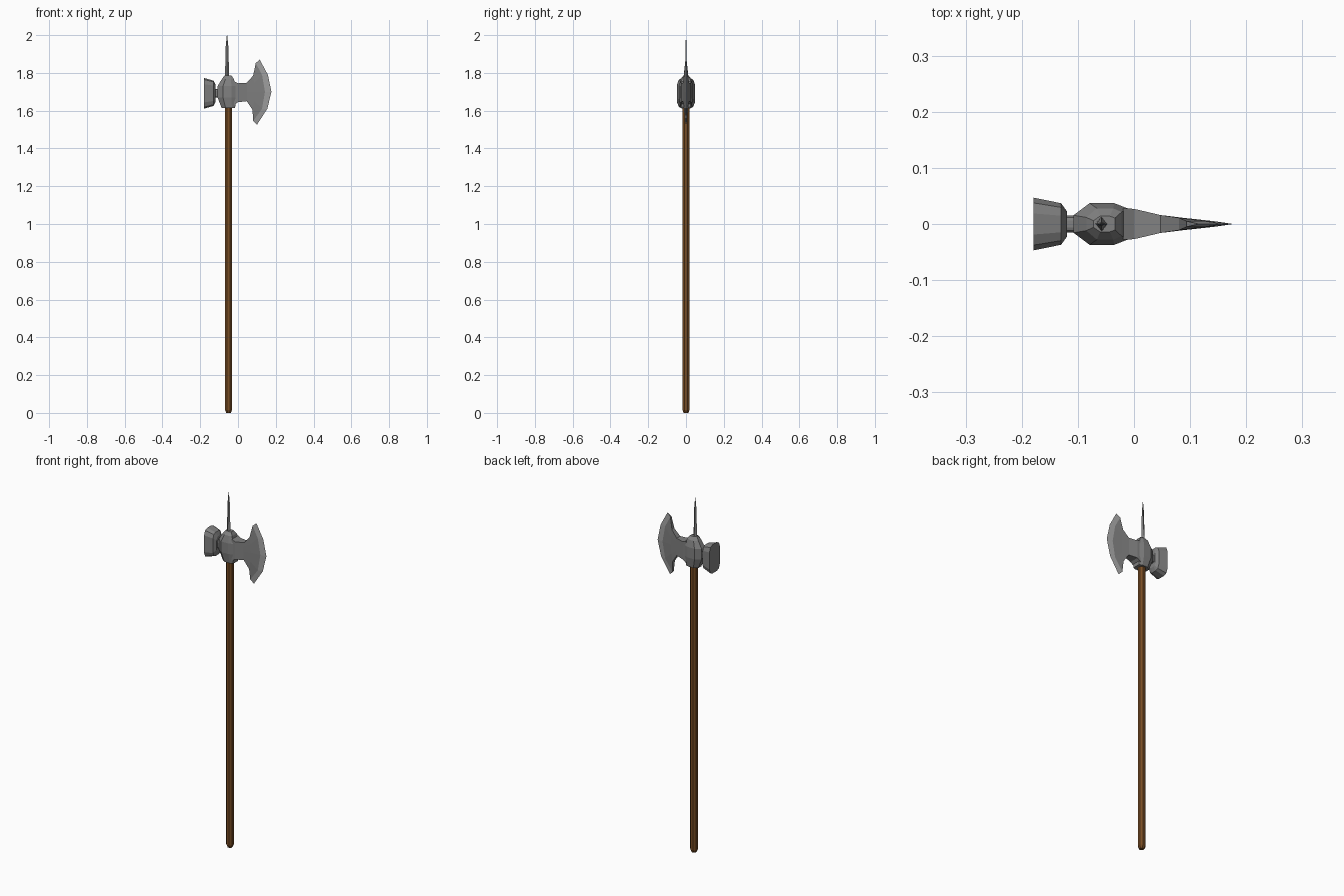
import bpy, bmesh, math

if "Cube" in bpy.data.objects:
    bpy.data.objects.remove(bpy.data.objects["Cube"])


def material(name, r, g, b):
    m = bpy.data.materials.new(name)
    m.diffuse_color = (r, g, b, 1)
    m.use_nodes = True
    m.node_tree.nodes["Principled BSDF"].inputs["Base Color"].default_value = m.diffuse_color
    return m


wood = material("wood", 0.19, 0.075, 0.018)
steel = material("steel", 0.22, 0.22, 0.22)
ground_edge = material("sharpened_steel", 0.36, 0.36, 0.36)


def finish(name, bm, *mats):
    bmesh.ops.remove_doubles(bm, verts=bm.verts[:], dist=0.0002)
    bmesh.ops.recalc_face_normals(bm, faces=bm.faces[:])
    me = bpy.data.meshes.new(name)
    bm.to_mesh(me)
    bm.free()
    for m in mats:
        me.materials.append(m)
    ob = bpy.data.objects.new(name, me)
    bpy.context.collection.objects.link(ob)


def loft(name, rings, mat):
    """Skin a list of equal-length point rings and cap both ends."""
    bm = bmesh.new()
    rows = [[bm.verts.new(p) for p in ring] for ring in rings]
    n = len(rows[0])
    for a, b in zip(rows, rows[1:]):
        for i in range(n):
            j = (i + 1) % n
            bm.faces.new((a[i], a[j], b[j], b[i]))
    bm.faces.new(rows[0])
    bm.faces.new(rows[-1])
    finish(name, bm, mat)


def circle(cx, z, rx, ry, n, turn=0.0):
    return [(cx + rx * math.cos(2 * math.pi * (i + turn) / n),
             ry * math.sin(2 * math.pi * (i + turn) / n), z) for i in range(n)]


# Octagonal wooden shaft with a chamfered butt
CX = -0.05
loft("shaft", [circle(CX, z, r, r, 8, 0.5) for z, r in
               ((0, 0.013), (0.015, 0.02), (1.65, 0.02))], wood)

# Faceted socket around the shaft top: z, left x, right x, half depth
def socket_ring(z, x0, x1, y):
    xa, xb = x0 + (x1 - x0) * 0.3, x0 + (x1 - x0) * 0.76
    half = [(x0, 0.42 * y), (xa, y), (xb, y), (x1, 0.76 * y)]
    return [(x, w, z) for x, w in half] + [(x, -w, z) for x, w in reversed(half)]


loft("socket", [socket_ring(*s) for s in (
    (1.615, -0.087, -0.015, 0.028), (1.67, -0.108, -0.012, 0.037),
    (1.73, -0.108, -0.012, 0.037), (1.768, -0.085, -0.022, 0.028),
    (1.785, -0.072, -0.034, 0.014))], steel)

# Hammer with neck: rounded rectangle sections along x
def hammer_ring(x, hy, hz, zc=1.692):
    quarter = [(1, 0.6), (0.8, 0.9), (0.4, 1)]
    pts = quarter + [(-y, z) for y, z in reversed(quarter)]
    pts += [(-y, -z) for y, z in pts]
    return [(x, y * hy, zc + z * hz) for y, z in pts]


loft("hammer", [hammer_ring(*s) for s in (
    (-0.179, 0.047, 0.081), (-0.13, 0.037, 0.067), (-0.119, 0.022, 0.045),
    (-0.119, 0.015, 0.022), (-0.108, 0.015, 0.022), (-0.08, 0.018, 0.03))], steel)

# Top spike: broad at its base, thin above
loft("spike", [circle(-0.058, z, rx, ry, 4) for z, rx, ry in (
    (1.77, 0.011, 0.014), (1.86, 0.009, 0.004),
    (1.94, 0.007, 0.002), (2.0, 0.001, 0.0008))], steel)

# Axe blade: columns of (x, z) points from the neck to the cutting edge
columns = [
    (0.028, [(-0.02, 1.755), (-0.02, 1.73), (-0.02, 1.7), (-0.02, 1.66), (-0.02, 1.63)]),
    (0.027, [(0.0, 1.745), (0.0, 1.725), (0.0, 1.7), (0.0, 1.67), (0.0, 1.645)]),
    (0.016, [(0.047, 1.748), (0.047, 1.725), (0.047, 1.7), (0.047, 1.675), (0.047, 1.65)]),
    (0.011, [(0.08, 1.785), (0.085, 1.745), (0.088, 1.7), (0.085, 1.65), (0.077, 1.605)]),
    (0.005, [(0.094, 1.852), (0.127, 1.79), (0.143, 1.7), (0.127, 1.61), (0.08, 1.545)]),
    (0.0, [(0.115, 1.87), (0.158, 1.79), (0.177, 1.7), (0.155, 1.61), (0.1, 1.525)]),
]
bm = bmesh.new()
sides = [[[bm.verts.new((x, s * t, z)) for x, z in pts] for t, pts in columns]
         for s in (-1, 1)]
for g in sides:
    for c in range(len(g) - 1):
        for r in range(4):
            f = bm.faces.new((g[c][r], g[c + 1][r], g[c + 1][r + 1], g[c][r + 1]))
            f.material_index = int(c == len(g) - 2)
a, b = sides
for c in range(len(a) - 1):
    for r in (0, 4):
        bm.faces.new((a[c][r], a[c + 1][r], b[c + 1][r], b[c][r]))
for r in range(4):
    bm.faces.new((a[0][r], a[0][r + 1], b[0][r + 1], b[0][r]))
finish("axe_blade", bm, steel, ground_edge)
